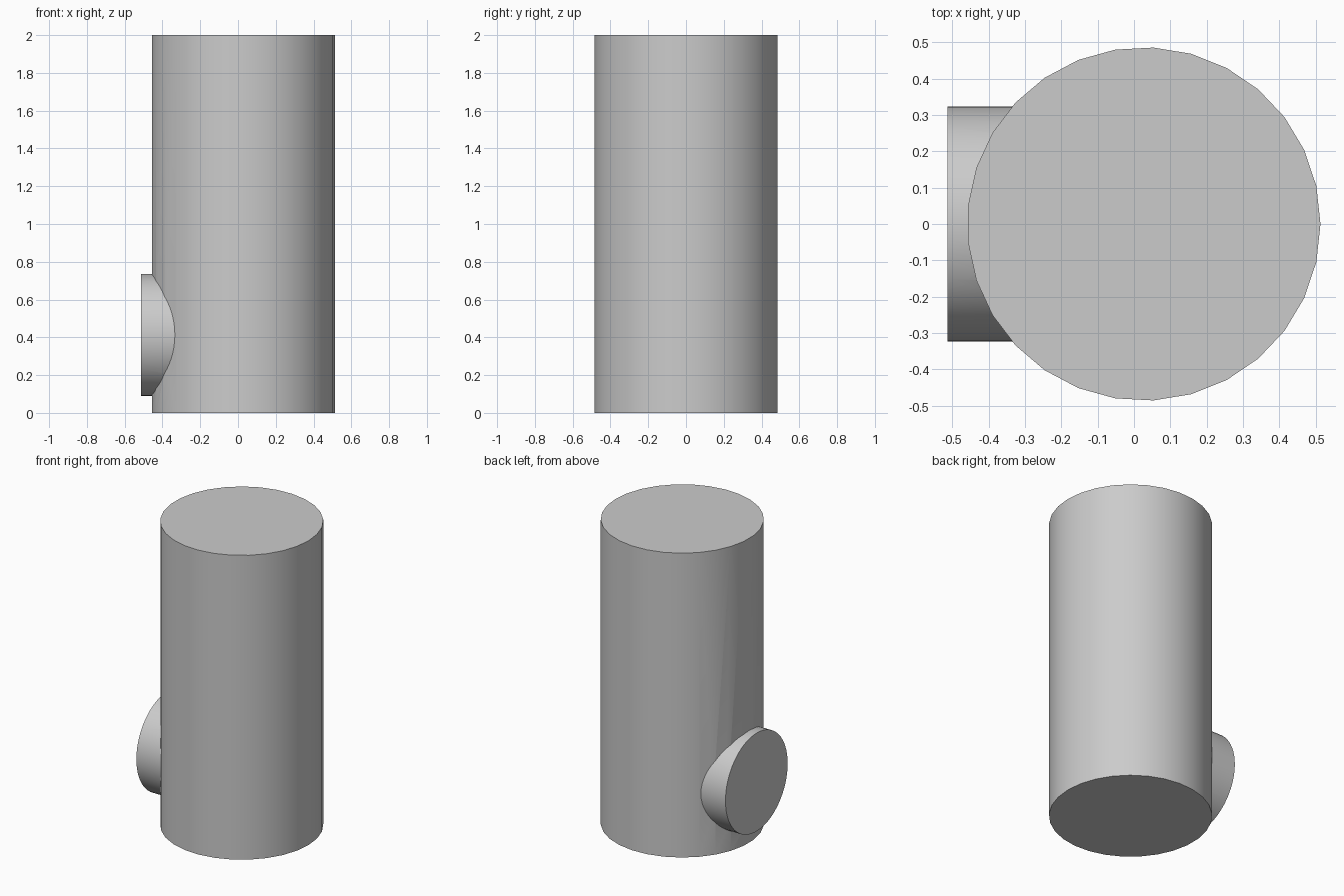
import bpy
from math import radians

cube = bpy.data.objects.get("Cube")
if cube:
    bpy.data.objects.remove(cube, do_unlink=True)

grey = bpy.data.materials.new("plain_grey")
grey.use_nodes = True
colour = (0.6, 0.6, 0.6, 1)
grey.diffuse_color = colour
grey.node_tree.nodes["Principled BSDF"].inputs["Base Color"].default_value = colour


def cylinder(name, sides, radius, depth, location, rotation):
    bpy.ops.mesh.primitive_cylinder_add(
        vertices=sides, radius=radius, depth=depth, location=location, rotation=rotation)
    obj = bpy.context.object
    obj.name = name
    obj.data.name = name
    obj.data.materials.append(grey)
    return obj


# Short round stub facing the right side, with its inner end buried in the body
outer_x, inner_x = -0.513, -0.1
stub = cylinder("side_stub", 64, 0.323, inner_x - outer_x,
                ((outer_x + inner_x) / 2, 0, 0.413), (0, radians(90), 0))

# Tall upright body, with a corner of its outline on +x
body = cylinder("upright_body", 29, 0.486, 2, (0.027, 0, 1), (0, 0, radians(-90)))

# Join the stub to the body as one closed surface
union = body.modifiers.new("join_stub", "BOOLEAN")
union.operation = "UNION"
union.solver = "EXACT"
union.object = stub
bpy.ops.object.modifier_apply(modifier=union.name)
bpy.data.objects.remove(stub, do_unlink=True)

# Round walls smooth, rims and seam crisp
bpy.ops.object.shade_smooth_by_angle(angle=radians(30))
